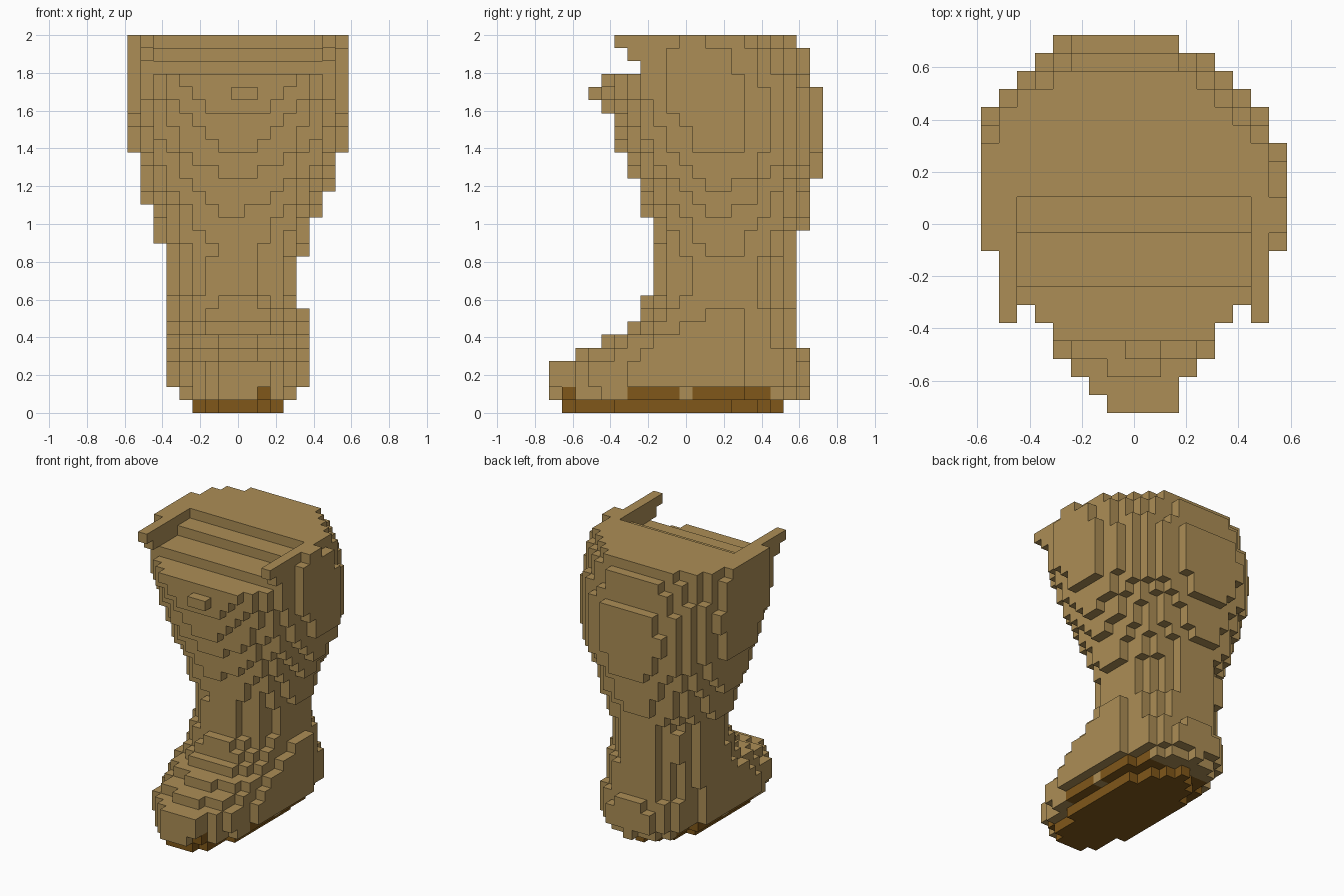
import bpy, bmesh, math
from mathutils import Vector

cube = bpy.data.objects.get("Cube")
if cube:
    bpy.data.objects.remove(cube, do_unlink=True)

S = 2 / 29  # block size


def material(name, rgb):
    m = bpy.data.materials.new(name)
    m.use_nodes = True
    m.diffuse_color = (*rgb, 1)
    m.node_tree.nodes["Principled BSDF"].inputs["Base Color"].default_value = (*rgb, 1)
    return m


TAN = material("tan leather", (0.413, 0.270, 0.092))
BROWN = material("brown sole", (0.215, 0.096, 0.010))

# Boot outline by layer: (layer, distance from the centre planes)
RIGHT = [(0, .24), (1, .33), (2, .37), (5, .375), (8, .36), (12, .36), (13, .42), (15, .44),
         (16, .49), (19, .54), (20, .565), (24, .60), (28, .585)]
LEFT = [(0, .24), (1, .33), (2, .37), (5, .38), (7, .352), (8, .32), (11, .33), (12, .36),
        (14, .40), (15, .42), (16, .46), (17, .49), (19, .54), (20, .57), (24, .60),
        (26, .59), (28, .556)]
FRONT = [(0, -.655), (1, -.71), (2, -.728), (3, -.71), (4, -.585), (5, -.44), (6, -.31),
         (7, -.24), (8, -.22), (9, -.17), (12, -.16), (14, -.19), (15, -.21), (17, -.265),
         (18, -.28), (19, -.32), (20, -.35), (22, -.40), (23, -.43), (25, -.478)]
BACK = [(0, .50), (1, .63), (2, .655), (3, .65), (4, .625), (5, .58), (13, .58), (14, .63),
        (17, .65), (18, .70), (21, .74), (24, .72), (25, .685), (27, .65), (28, .615)]
# Stepped notch at the top: layer -> (front of the middle, front of the side arms)
NOTCH = {26: (-.241, -.241), 27: (-.034, -.31), 28: (.103, -.379)}


def profile(points, k):
    for (a, va), (b, vb) in zip(points, points[1:]):
        if k <= b:
            return va + (vb - va) * (k - a) / (b - a)
    return points[-1][1]


def inside(i, j, k):
    x, y = i * S, j * S
    if k in NOTCH:
        middle, arm = NOTCH[k]
        if abs(i) == 7 and arm < y < .2:
            return True
        if y < (middle if abs(i) < 7 else arm):
            return False
    left, right = profile(LEFT, k), profile(RIGHT, k)
    if not -right <= x <= left:
        return False
    front, back = profile(FRONT, k), profile(BACK, k)
    centre, depth = (front + back) / 2, (back - front) / 2
    x -= (left - right) / 2
    power = 2
    if y > centre:
        if k > 7:  # the calf bulges to one side
            x += .09 * (y - centre)
        elif k > 1:  # squarer heel
            power = 2.4
    return (abs(x) * 2 / (left + right)) ** power + (abs(y - centre) / depth) ** power <= 1.015


def is_sole(c):
    i, j, k = c
    if k == 0:
        return True
    return k == 1 and ((-5 < j < 7 and j != 0) or (i == 2 and j < -7))


cells = {(i, j, k) for k in range(29) for i in range(-8, 9) for j in range(-10, 11)
         if inside(i, j, k)}
cells |= {(0, -7, 24), (1, -7, 24)}    # front stud
cells |= {(2, -10, 2), (2, -10, 3)}    # toe cap corner


def build_blocks(name, part, mat):
    """Outer skin of a set of blocks, with flat areas merged."""
    bm = bmesh.new()
    verts = {}

    def corner(p):
        key = tuple(round(v * 2) for v in p)
        if key not in verts:
            verts[key] = bm.verts.new((p[0] * S, p[1] * S, (p[2] + .5) * S))
        return verts[key]

    for c in part:
        for axis in range(3):
            for sign in (-1, 1):
                n = Vector((0, 0, 0))
                n[axis] = sign
                if tuple(int(a + b) for a, b in zip(c, n)) in cells:
                    continue
                u = Vector((0, 0, 0))
                u[(axis + 1) % 3] = .5
                v = n.cross(u)
                mid = Vector(c) + n / 2
                bm.faces.new([corner(mid + d) for d in (-u - v, u - v, u + v, v - u)])
    bmesh.ops.dissolve_limit(bm, angle_limit=math.radians(1), verts=bm.verts[:],
                             edges=bm.edges[:])
    me = bpy.data.meshes.new(name)
    bm.to_mesh(me)
    bm.free()
    me.materials.append(mat)
    ob = bpy.data.objects.new(name, me)
    bpy.context.collection.objects.link(ob)


sole = {c for c in cells if is_sole(c)}
build_blocks("boot_upper", sorted(cells - sole), TAN)
build_blocks("boot_sole", sorted(sole), BROWN)
